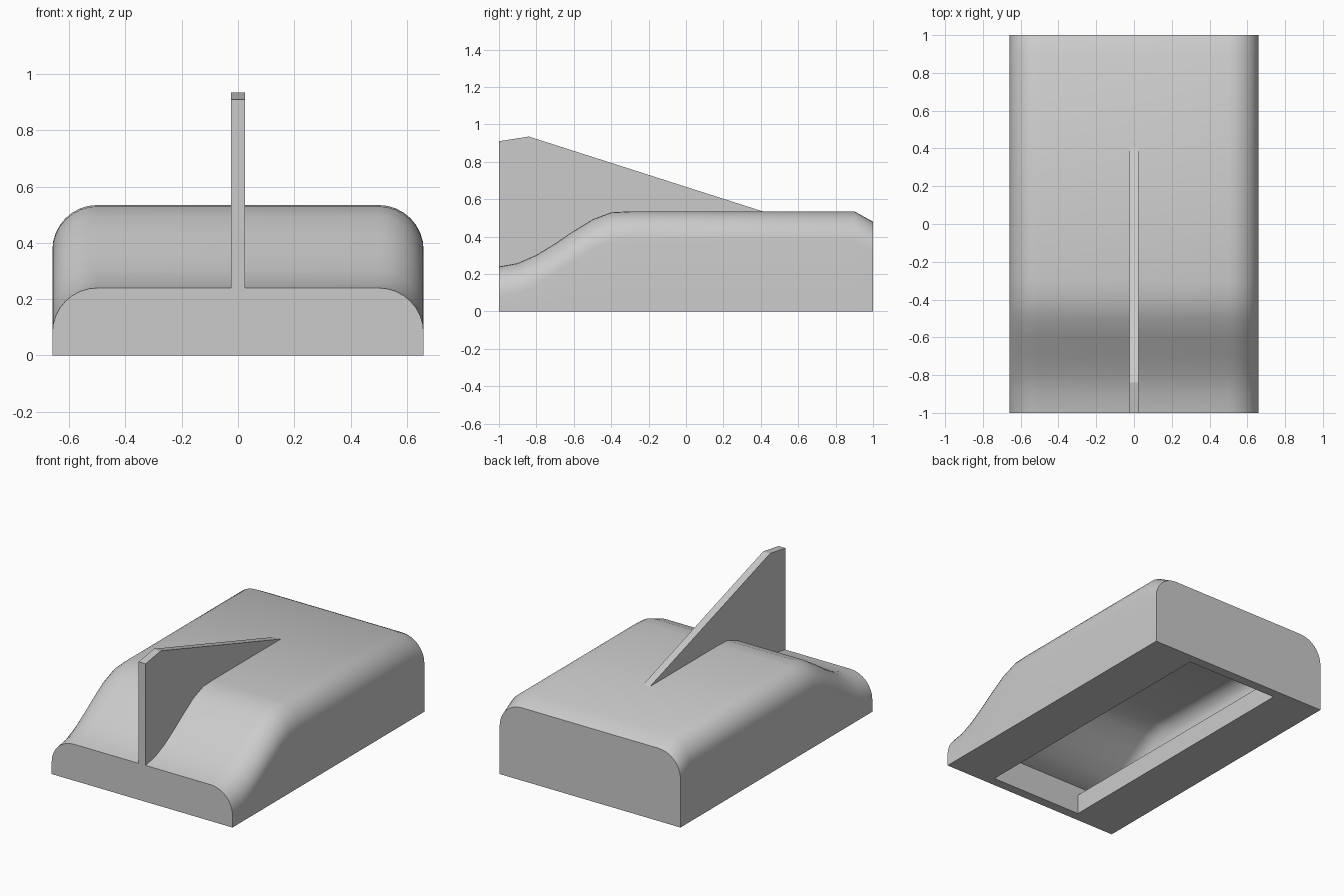
import bpy, bmesh, math

if "Cube" in bpy.data.objects:
    bpy.data.objects.remove(bpy.data.objects["Cube"])

# top line of the body, as (y, z)
TOP = [(-1, .24), (-.9, .258), (-.8, .302), (-.7, .363), (-.6, .43), (-.5, .492),
       (-.4, .53), (-.3, .535), (.9, .535), (1, .48)]
WALL = .063


def top_at(y):
    for (y0, z0), (y1, z1) in zip(TOP, TOP[1:]):
        if y <= y1:
            return z0 + (z1 - z0) * (y - y0) / (y1 - y0)
    return TOP[-1][1]


def section(bm, y, top, half, r, steps=8):
    pts = [(half, 0)]
    for i in range(steps + 1):
        a = math.pi / 2 * i / steps
        pts.append((half - r + r * math.cos(a), top - r + r * math.sin(a)))
    pts += [(-x, z) for x, z in reversed(pts)]
    return [bm.verts.new((x, y, z)) for x, z in pts]


def loft(bm, rows):
    for a, b in zip(rows, rows[1:]):
        for i in range(len(a) - 1):
            bm.faces.new((a[i], a[i + 1], b[i + 1], b[i]))
    bm.faces.new(rows[0])
    bm.faces.new(rows[-1])


def finish(bm, name):
    bmesh.ops.recalc_face_normals(bm, faces=bm.faces)
    mesh = bpy.data.meshes.new(name)
    bm.to_mesh(mesh)
    bm.free()
    obj = bpy.data.objects.new(name, mesh)
    bpy.context.collection.objects.link(obj)
    return obj


# hollow body: outer skin, inner skin and bottom rim
bm = bmesh.new()
outer = [section(bm, y, z, .66, .16) for y, z in TOP]
inner_y = [max(-1 + WALL, min(1 - WALL, y)) for y, z in TOP]
inner = [section(bm, y, top_at(y) - WALL, .66 - WALL, .16 - WALL) for y in inner_y]
loft(bm, outer)
loft(bm, inner)
for side in (0, -1):
    for i in range(len(TOP) - 1):
        bm.faces.new((outer[i][side], outer[i + 1][side], inner[i + 1][side], inner[i][side]))
for end in (0, -1):
    bm.faces.new((outer[end][0], outer[end][-1], inner[end][-1], inner[end][0]))
body = finish(bm, "body_shell")
bpy.context.view_layer.objects.active = body
body.select_set(True)
bpy.ops.object.shade_smooth_by_angle(angle=math.radians(35))

# fin whose lower edge follows the body, slightly sunk in
bm = bmesh.new()
profile = [(.41, .535), (-.84, .935), (-1, .91)]
profile += [(y, z - .02) for y, z in TOP[:8]] + [(.41, .515)]
face = bm.faces.new([bm.verts.new((-.025, y, z)) for y, z in profile])
ext = bmesh.ops.extrude_face_region(bm, geom=[face])
bmesh.ops.translate(bm, vec=(.05, 0, 0),
                    verts=[v for v in ext["geom"] if isinstance(v, bmesh.types.BMVert)])
finish(bm, "tail_fin")

# rails along the underside opening
for name, s in (("right_rail", 1), ("left_rail", -1)):
    bm = bmesh.new()
    bmesh.ops.create_cube(bm, size=1)
    for v in bm.verts:
        v.co = (s * .467 + v.co.x * .264, v.co.y * 1.88, .065 + v.co.z * .13)
    finish(bm, name)
